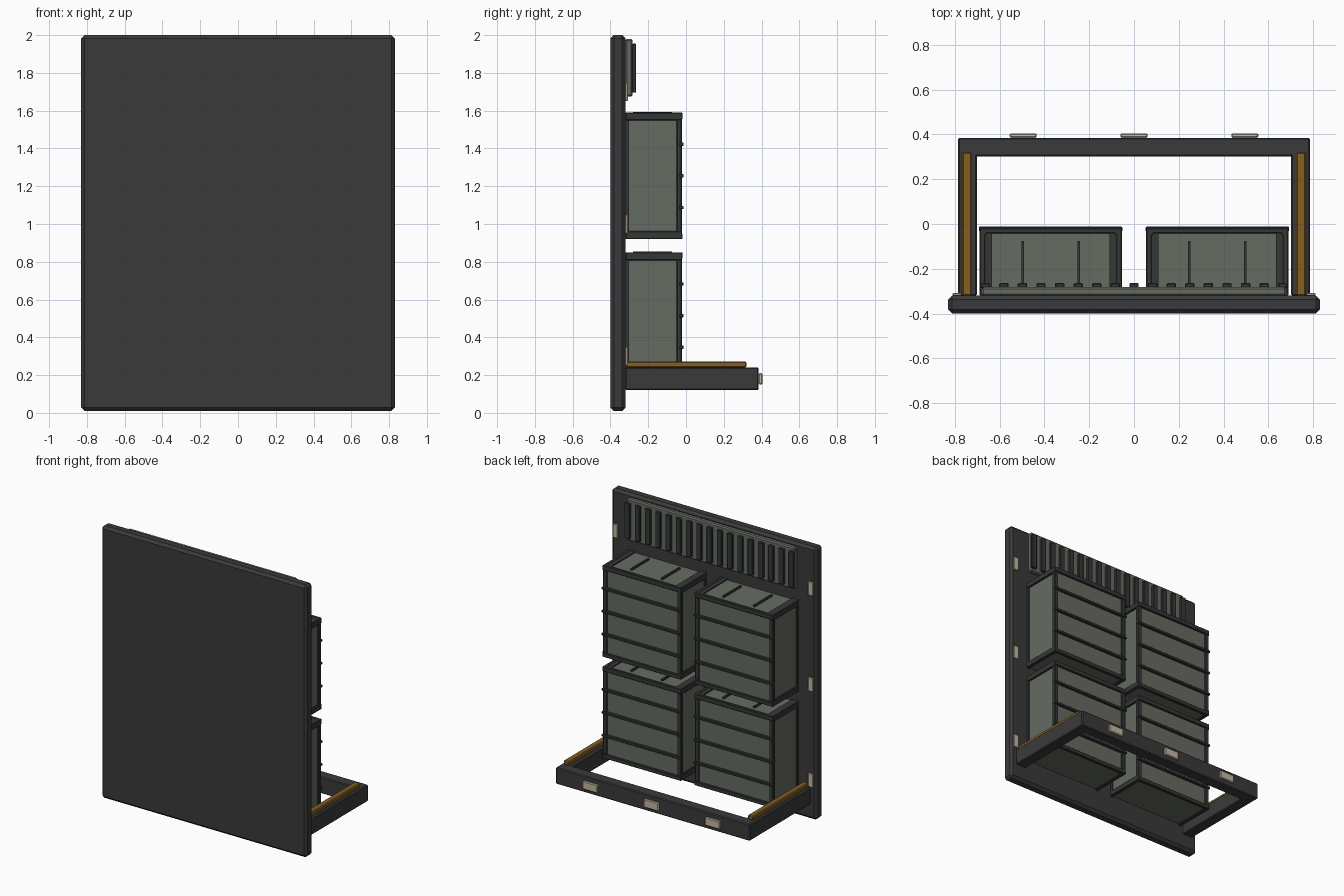
import bpy

cube = bpy.data.objects.get("Cube")
if cube:
    bpy.data.objects.remove(cube, do_unlink=True)


def material(name, rgb):
    m = bpy.data.materials.new(name)
    m.use_nodes = True
    m.diffuse_color = (*rgb, 1)
    m.node_tree.nodes["Principled BSDF"].inputs["Base Color"].default_value = (*rgb, 1)
    return m


CHARCOAL = material("charcoal", (0.042, 0.042, 0.042))
DARK = material("dark trim", (0.036, 0.038, 0.037))
GREEN = material("grey green", (0.13, 0.148, 0.12))
AMBER = material("amber", (0.23, 0.115, 0.018))
BEIGE = material("beige", (0.55, 0.48, 0.36))


def box(name, x, y, z, mat, bevel=0):
    """Box from (low, high) ranges on each axis."""
    bpy.ops.mesh.primitive_cube_add(size=1, location=[(a + b) / 2 for a, b in (x, y, z)])
    ob = bpy.context.object
    ob.name = name
    ob.scale = [b - a for a, b in (x, y, z)]
    bpy.ops.object.transform_apply(location=False, rotation=False, scale=True)
    ob.data.materials.append(mat)
    if bevel:
        mod = ob.modifiers.new("Bevel", 'BEVEL')
        mod.width = bevel
        mod.segments = 1
    return ob


def around(c, half):
    return (c - half, c + half)


BACK = -0.32  # rear face of the panel

# Main panel
box("panel", (-0.83, 0.83), (-0.4, BACK), (0.01, 2), CHARCOAL, 0.018)

# Base frame, rails and panel edge plates on both sides
for s in (-1, 1):
    box("frame_side", around(s * 0.743, 0.042), (BACK, 0.385), (0.12, 0.24), CHARCOAL, 0.006)
    box("rail", around(s * 0.745, 0.022), (BACK, 0.32), (0.24, 0.272), AMBER, 0.006)
    for z in (0.3, 1.0, 1.7):
        box("edge_plate", around(s * 0.79, 0.02), (BACK, -0.308), around(z, 0.05), BEIGE, 0.003)
box("frame_back", (-0.785, 0.785), (0.302, 0.385), (0.12, 0.24), CHARCOAL, 0.006)
for x in (-0.495, 0, 0.495):
    box("frame_pad", around(x, 0.06), (0.385, 0.405), around(0.18, 0.03), BEIGE, 0.005)


def cabinet(cx, z0, z1):
    """Storage box with edge trim, rear ribs and lid rods."""
    w, rear = 0.305, -0.032
    box("cabinet_body", around(cx, w), (BACK, rear), (z0 + 0.01, z1 - 0.01), GREEN)
    for s in (-1, 1):
        edge = cx + s * w
        for z in ((z0, z0 + 0.042), (z1 - 0.042, z1)):
            box("cabinet_side_trim", around(edge, 0.013), (BACK, -0.02), z, DARK, 0.004)
        box("cabinet_rear_post", around(edge - s * 0.005, 0.016), (-0.05, -0.022), (z0, z1), DARK, 0.004)
        box("cabinet_front_post", around(edge, 0.01), (BACK, -0.303), (z0, z1), DARK)
        # Lid strips and rods
        box("lid_strip", around(edge - s * 0.025, 0.018), (BACK, -0.02), (z1 - 0.012, z1 - 0.002), DARK)
        box("lid_rod", around(cx + s * 0.125, 0.006), (-0.28, -0.075), (z1 - 0.012, z1 + 0.004), DARK)
    for z in ((z0, z0 + 0.03), (z1 - 0.035, z1)):
        box("cabinet_rear_trim", around(cx, w + 0.013), (-0.042, -0.018), z, DARK, 0.004)
    for i in (1, 2, 3):
        z = z0 + (z1 - z0) * i / 4
        box("cabinet_rib", around(cx, w + 0.015), (-0.034, -0.012), around(z, 0.009), DARK, 0.003)


for cx in (-0.372, 0.372):
    for z0 in (0.18, 0.92):
        cabinet(cx, z0, z0 + 0.67)

# Vent with vertical slats
box("vent_plate", (-0.68, 0.68), (BACK, -0.282), (1.675, 1.98), GREEN, 0.008)
for i in range(-8, 9):
    box("vent_slat", around(i * 0.083, 0.021), (-0.285, -0.264), (1.695, 1.955), DARK, 0.004)
